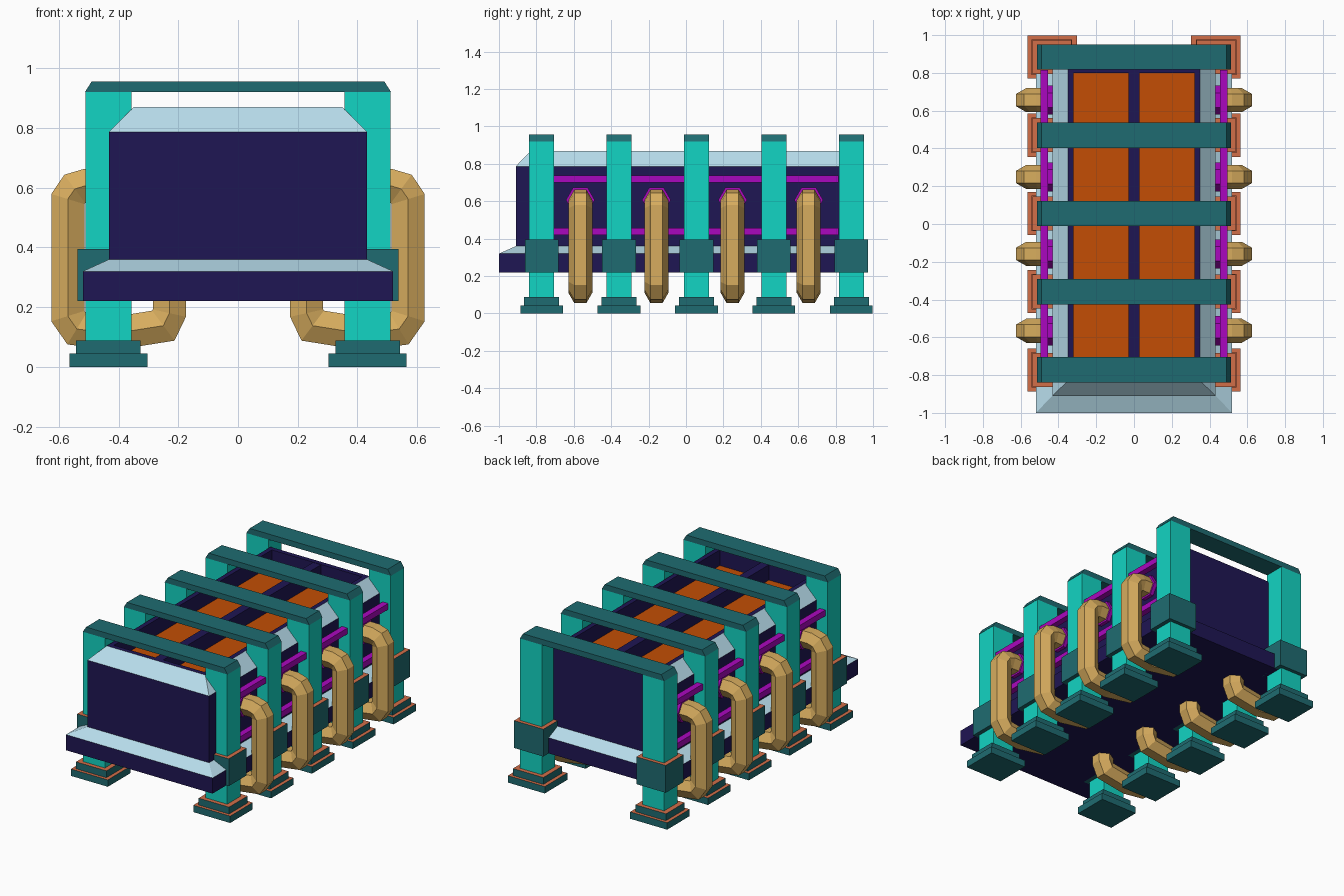
import bpy, bmesh, math
from mathutils import Vector

if "Cube" in bpy.data.objects:
    bpy.data.objects.remove(bpy.data.objects["Cube"])


def mat(name, rgb):
    m = bpy.data.materials.new(name)
    m.diffuse_color = [c ** 2.2 for c in rgb] + [1]
    m.use_nodes = True
    m.node_tree.nodes["Principled BSDF"].inputs["Base Color"].default_value = m.diffuse_color
    return m


NAVY = mat("navy", (.14, .11, .33))
ICE = mat("pale_blue", (.72, .87, .93))
TEAL = mat("teal", (.10, .83, .76))
DARK = mat("dark_teal", (.14, .42, .44))
GOLD = mat("gold", (.84, .67, .37))
MAGENTA = mat("magenta", (.66, .06, .74))
ORANGE = mat("orange", (.76, .31, .05))
CORAL = mat("coral", (.82, .43, .29))


def finish(name, bm, mats, pick=None):
    bmesh.ops.recalc_face_normals(bm, faces=bm.faces)
    bm.normal_update()
    if pick:
        for f in bm.faces:
            f.material_index = pick(f)
    me = bpy.data.meshes.new(name)
    bm.to_mesh(me)
    bm.free()
    for m in mats:
        me.materials.append(m)
    ob = bpy.data.objects.new(name, me)
    bpy.context.collection.objects.link(ob)
    return ob


def loft(name, rings, mats, pick=None):
    """Skin a list of equal-length point rings and cap both ends."""
    bm = bmesh.new()
    vs = [[bm.verts.new(p) for p in r] for r in rings]
    n = len(rings[0])
    for a, b in zip(vs, vs[1:]):
        for i in range(n):
            bm.faces.new((a[i], a[(i + 1) % n], b[(i + 1) % n], b[i]))
    bm.faces.new(vs[0])
    bm.faces.new(vs[-1])
    return finish(name, bm, mats, pick)


def rect(x0, x1, y0, y1, z):
    return [(x0, y0, z), (x1, y0, z), (x1, y1, z), (x0, y1, z)]


def box(name, x, y, z, mats, pick=None):
    return loft(name, [rect(*x, *y, z[0]), rect(*x, *y, z[1])], mats, pick)


def top_face(f):
    return int(f.normal.z > .9)


def slope_face(f):
    return int(.1 < f.normal.z < .95)


# stepped base slab with pale sloped ledge
loft("base_slab", [rect(-.52, .52, -1, .92, .22), rect(-.52, .52, -1, .92, .32),
                   rect(-.432, .432, -.91, .83, .36)], [NAVY, ICE], slope_face)


# main tank with pale sloped shoulders and an open recessed top
def tank_mat(f):
    if f.normal.z > .95 and f.calc_center_median().z < .8:
        return 2
    return slope_face(f)


loft("tank_body", [rect(-.432, .432, -.91, .83, .36), rect(-.432, .432, -.91, .83, .787),
                   rect(-.35, .35, -.83, .83, .87), rect(-.32, .32, -.80, .80, .87),
                   rect(-.32, .32, -.80, .80, .77)], [NAVY, ICE, ORANGE], tank_mat)
box("tank_divider", (-.028, .028), (-.80, .80), (.77, .868), [NAVY])

# five portal frames: posts, collars, two-step feet, cross beams
for i in range(5):
    y = -.772 + .414 * i
    for side, s in (("left", -1), ("right", 1)):
        def part(name, x0, x1, hy, z, mats, pick=None):
            box(f"{name}_{side}_{i + 1}", sorted((s * x0, s * x1)), (y - hy, y + hy), z, mats, pick)
        part("post", .357, .511, .067, (.06, .92), [TEAL])
        part("collar", .33, .538, .09, (.22, .395), [DARK, CORAL], top_face)
        part("foot_lower", .303, .565, .114, (0, .044), [DARK, CORAL], top_face)
        part("foot_upper", .327, .543, .094, (.044, .088), [DARK, CORAL], top_face)
    loft(f"cross_beam_{i + 1}", [rect(-.513, .513, y - .067, y + .067, .92),
                                 rect(-.49, .49, y - .067, y + .067, .956)], [DARK])

# side rails running through the posts
for side, s in (("left", -1), ("right", 1)):
    for level, z in (("lower", .438), ("upper", .72)):
        box(f"rail_{level}_{side}", sorted((s * .455, s * .495)), (-.80, .815),
            (z - .019, z + .019), [MAGENTA])

# hexagonal pipes bending from the tank side to underneath the base
PATH = [(.41, .607), (.51, .607), (.547, .596), (.57, .562), (.57, .17), (.54, .127),
        (.42, .111), (.25, .138), (.23, .18), (.23, .24)]


def pipe_rings(y, s, r=.064):
    pts = [Vector(p) for p in PATH]
    rings = []
    for k, p in enumerate(pts):
        d0 = (p - pts[max(k - 1, 0)]).normalized()
        d1 = (pts[min(k + 1, len(pts) - 1)] - p).normalized()
        t = (d0 + d1).normalized()
        miter = 1 / max(t.dot(d1 if d1.length else d0), .5)
        nrm = Vector((-t.y, t.x)) * miter
        ring = []
        for j in range(6):
            a = j * math.pi / 3
            q = p + nrm * r * math.sin(a)
            ring.append((s * q.x, y + r * math.cos(a), q.y))
        rings.append(ring)
    return rings


def hex_ring(x, y, z, r):
    return [(x, y + r * math.cos(j * math.pi / 3), z + r * math.sin(j * math.pi / 3))
            for j in range(6)]


for i in range(4):
    y = -.565 + .407 * i
    for side, s in (("left", -1), ("right", 1)):
        loft(f"pipe_{side}_{i + 1}", pipe_rings(y, s), [GOLD])
        loft(f"pipe_flange_{side}_{i + 1}",
             [hex_ring(s * .42, y, .607, .077), hex_ring(s * .455, y, .607, .077)], [MAGENTA])
